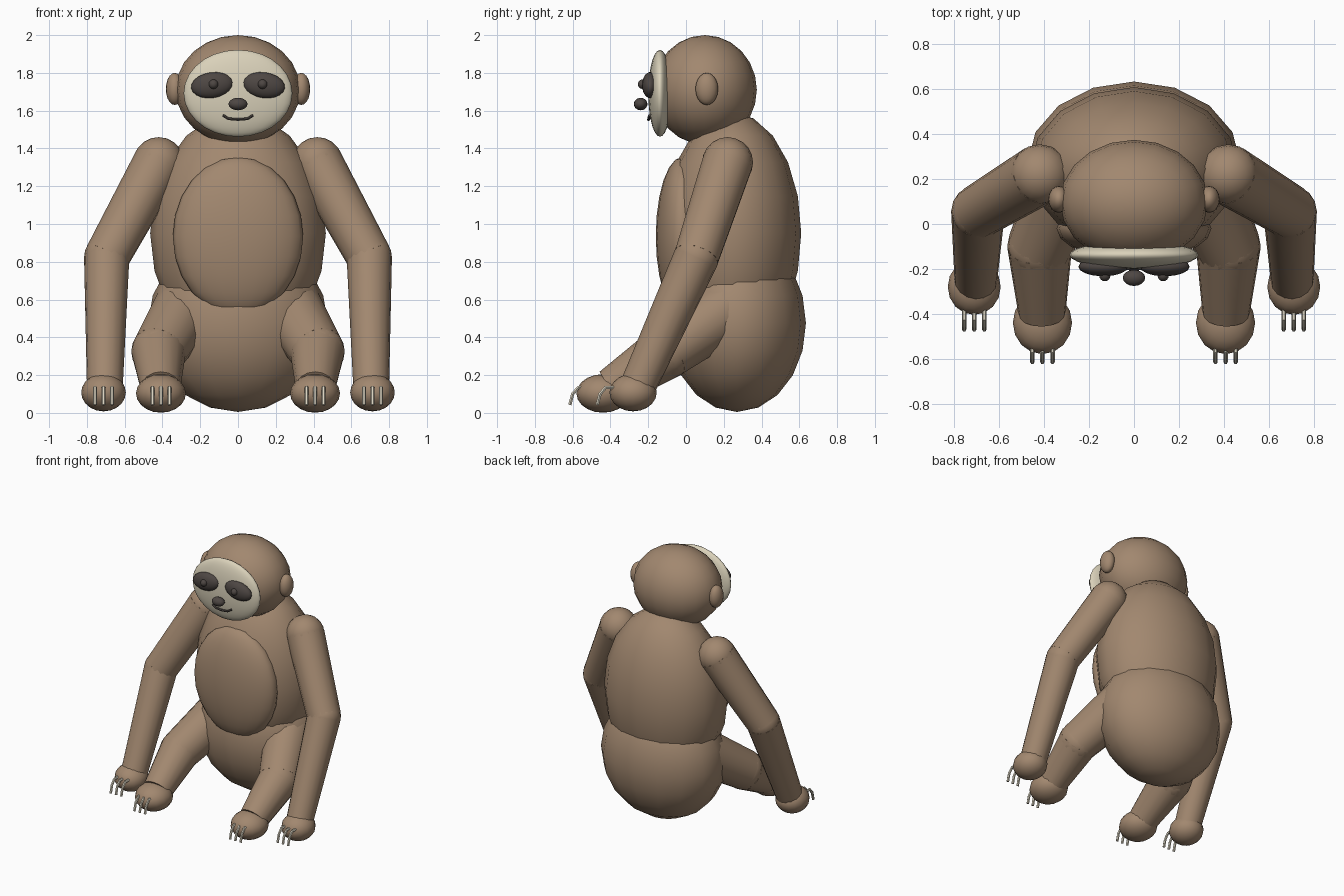
import bpy
from math import radians
from mathutils import Vector

cube = bpy.data.objects.get("Cube")
if cube:
    bpy.data.objects.remove(cube, do_unlink=True)


def make_material(name, rgb):
    m = bpy.data.materials.new(name)
    m.use_nodes = True
    color = (*rgb, 1.0)
    m.diffuse_color = color
    bsdf = m.node_tree.nodes["Principled BSDF"]
    bsdf.inputs["Base Color"].default_value = color
    bsdf.inputs["Roughness"].default_value = 0.8
    return m


FUR = make_material("brown fur", (0.36, 0.245, 0.16))
CREAM = make_material("cream face", (0.70, 0.64, 0.49))
DARK = make_material("dark grey", (0.075, 0.062, 0.056))
CLAW = make_material("pale claw", (0.70, 0.65, 0.53))


def finish(name, mat):
    """Name, colour and smooth the active object."""
    o = bpy.context.object
    o.name = name
    o.data.materials.append(mat)
    bpy.ops.object.shade_smooth_by_angle(angle=radians(45))
    return o


def ellipsoid(name, center, radii, mat=FUR, segs=16, rings=10, tilt=0):
    bpy.ops.mesh.primitive_uv_sphere_add(segments=segs, ring_count=rings, radius=1, location=center)
    bpy.context.object.scale = radii
    bpy.context.object.rotation_euler.y = tilt
    return finish(name, mat)


def limb(name, a, b, ra, rb):
    """Tapered cylinder running from a to b."""
    a, b = Vector(a), Vector(b)
    bpy.ops.mesh.primitive_cone_add(vertices=16, radius1=ra, radius2=rb,
                                    depth=(b - a).length, location=(a + b) / 2)
    bpy.context.object.rotation_euler = (b - a).to_track_quat('Z', 'Y').to_euler()
    return finish(name, FUR)


def tube(name, points, radius, mat):
    curve = bpy.data.curves.new(name, 'CURVE')
    curve.dimensions = '3D'
    curve.bevel_depth = radius
    curve.bevel_resolution = 1
    curve.use_fill_caps = True
    spline = curve.splines.new('POLY')
    spline.points.add(len(points) - 1)
    for p, co in zip(spline.points, points):
        p.co = (*co, 1)
    o = bpy.data.objects.new(name, curve)
    bpy.context.collection.objects.link(o)
    bpy.ops.object.select_all(action='DESELECT')
    o.select_set(True)
    bpy.context.view_layer.objects.active = o
    bpy.ops.object.convert(target='MESH')
    return finish(name, mat)


# Body
ellipsoid("pelvis", (0, 0.27, 0.475), (0.475, 0.365, 0.47))
ellipsoid("torso", (0, 0.245, 0.95), (0.465, 0.365, 0.64))
ellipsoid("belly", (0, -0.02, 0.935), (0.345, 0.14, 0.42), segs=20, rings=12)
ellipsoid("neck", (0, 0.185, 1.5), (0.2, 0.195, 0.1))

# Head and face
ellipsoid("head", (0, 0.1, 1.71), (0.33, 0.275, 0.29), segs=20, rings=12)
ellipsoid("face_mask", (0, -0.138, 1.692), (0.288, 0.062, 0.23), CREAM, 24, 14)
ellipsoid("nose", (0, -0.24, 1.635), (0.05, 0.036, 0.033), DARK)
tube("mouth", [(-0.08, -0.193, 1.575), (-0.05, -0.197, 1.557), (0, -0.199, 1.553),
               (0.05, -0.197, 1.557), (0.08, -0.193, 1.575)], 0.008, DARK)

for side, s in (("left", 1), ("right", -1)):
    ellipsoid(side + "_ear", (s * 0.335, 0.11, 1.715), (0.047, 0.06, 0.085))
    ellipsoid(side + "_eye_patch", (s * 0.137, -0.19, 1.735), (0.112, 0.043, 0.068),
              DARK, tilt=s * radians(8))
    ellipsoid(side + "_eye", (s * 0.13, -0.23, 1.74), (0.025, 0.025, 0.025), DARK)

    # Arm
    shoulder, elbow, wrist = [Vector((s * x, y, z)) for x, y, z in
                              ((0.42, 0.22, 1.325), (0.695, 0.055, 0.825), (0.705, -0.255, 0.14))]
    ellipsoid(side + "_shoulder", shoulder, (0.135,) * 3)
    limb(side + "_upper_arm", shoulder, elbow, 0.135, 0.12)
    ellipsoid(side + "_elbow", elbow, (0.12,) * 3)
    limb(side + "_forearm", elbow, wrist, 0.12, 0.095)
    ellipsoid(side + "_hand", (s * 0.712, -0.28, 0.108), (0.118, 0.125, 0.1))

    # Leg
    hip, knee, ankle = [Vector((s * x, y, z)) for x, y, z in
                        ((0.28, 0.22, 0.55), (0.42, -0.1, 0.325), (0.41, -0.4, 0.13))]
    limb(side + "_thigh", hip, knee, 0.17, 0.145)
    ellipsoid(side + "_knee", knee, (0.145,) * 3)
    limb(side + "_shin", knee, ankle, 0.145, 0.105)
    ellipsoid(side + "_foot", (s * 0.408, -0.44, 0.103), (0.132, 0.14, 0.102))

    # Hooked claws, three on each hand and foot
    for part, cx, y0 in (("hand", 0.712, -0.37), ("foot", 0.408, -0.515)):
        for i in (-1, 0, 1):
            x = s * cx + i * 0.045
            tube(f"{side}_{part}_claw_{i + 2}",
                 [(x, y0, 0.135), (x, y0 - 0.055, 0.135), (x, y0 - 0.085, 0.1),
                  (x, y0 - 0.1, 0.042)], 0.01, CLAW)
